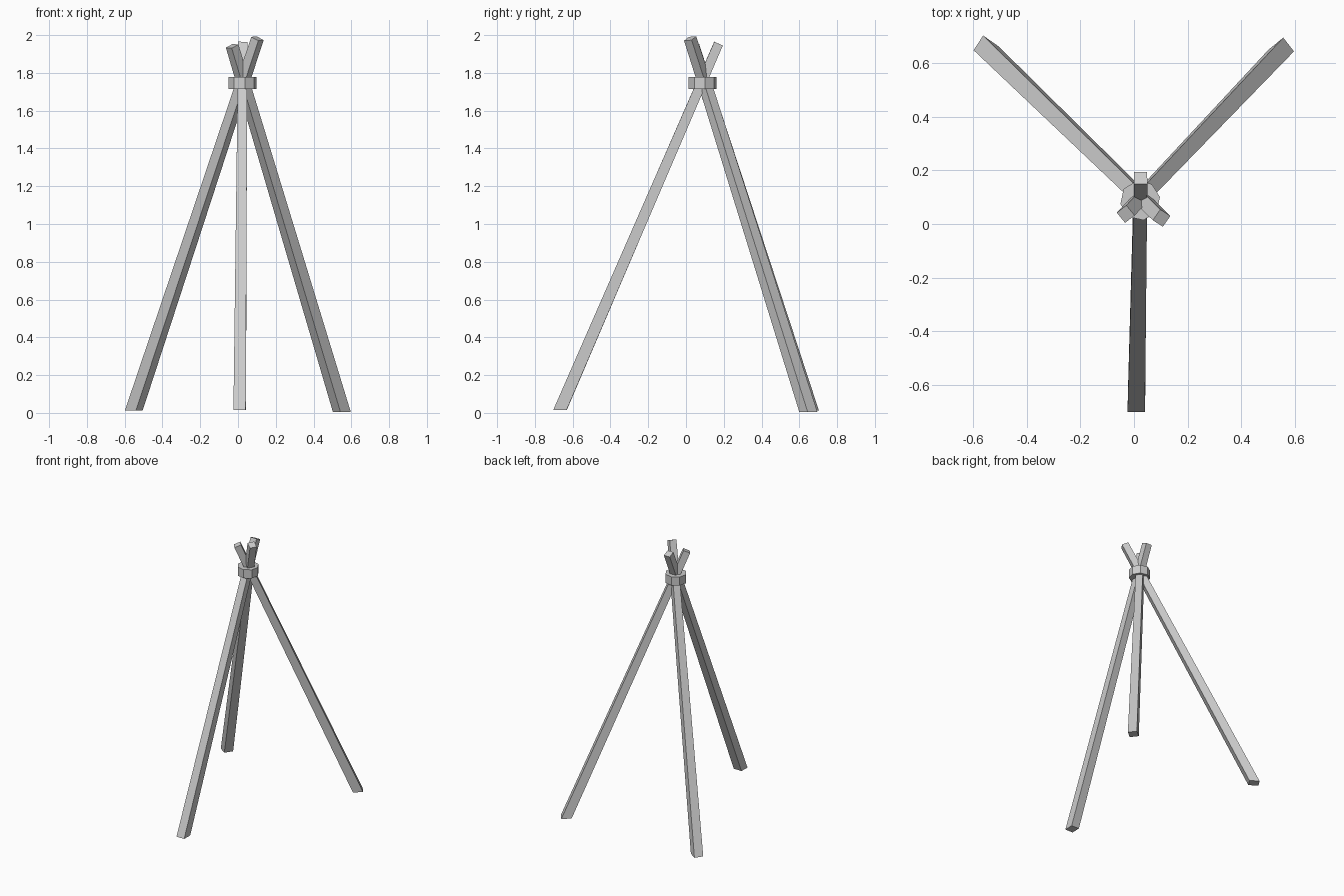
import bpy, bmesh, math
from mathutils import Vector, Matrix

cube = bpy.data.objects.get("Cube")
if cube:
    bpy.data.objects.remove(cube, do_unlink=True)

grey = bpy.data.materials.new("pale grey")
grey.use_nodes = True
colour = (0.6, 0.6, 0.6, 1)
grey.diffuse_color = colour
grey.node_tree.nodes["Principled BSDF"].inputs["Base Color"].default_value = colour


def finish(name, bm):
    bmesh.ops.recalc_face_normals(bm, faces=bm.faces)
    mesh = bpy.data.meshes.new(name)
    bm.to_mesh(mesh)
    bm.free()
    mesh.materials.append(grey)
    obj = bpy.data.objects.new(name, mesh)
    bpy.context.collection.objects.link(obj)


def pole(name, foot, tip, foot_twist, tip_twist, foot_size=0.065, tip_size=0.049):
    """Tapered square pole: foot sawn level with the ground, tip sawn square."""
    foot, tip = Vector(foot), Vector(tip)
    axis = (tip - foot).normalized()
    side = axis.cross(Vector((0, 0, 1))).normalized()

    def corners(centre, size, twist, level):
        ring = []
        for k in range(4):
            turn = Matrix.Rotation(math.radians(45 + 90 * k + twist), 3, axis)
            offset = turn @ side * size / math.sqrt(2)
            if level:
                offset -= axis * offset.z / axis.z
            ring.append(bm.verts.new(centre + offset))
        return ring

    bm = bmesh.new()
    low = corners(foot, foot_size, foot_twist, True)
    high = corners(tip, tip_size, tip_twist, False)
    bm.faces.new(low)
    bm.faces.new(high)
    for k in range(4):
        n = (k + 1) % 4
        bm.faces.new((low[k], low[n], high[n], high[k]))
    finish(name, bm)


# Three leaning poles
pole("front_pole", (0.009, -0.667, 0.015), (0.025, 0.172, 1.955), 0, 2)
pole("back_right_pole", (-0.552, 0.656, 0.012), (0.103, 0.022, 1.982), 10, 10)
pole("back_left_pole", (0.55, 0.648, 0.004), (-0.031, 0.037, 1.942), -8, -8)

# Faceted band that ties the poles together
bm = bmesh.new()
bmesh.ops.create_cone(
    bm, cap_ends=True, segments=8, radius1=0.075, radius2=0.075, depth=0.065,
    matrix=Matrix.Translation((0.023, 0.088, 1.747)) @ Matrix.Rotation(math.radians(10), 4, "Z"))
finish("binding_band", bm)
